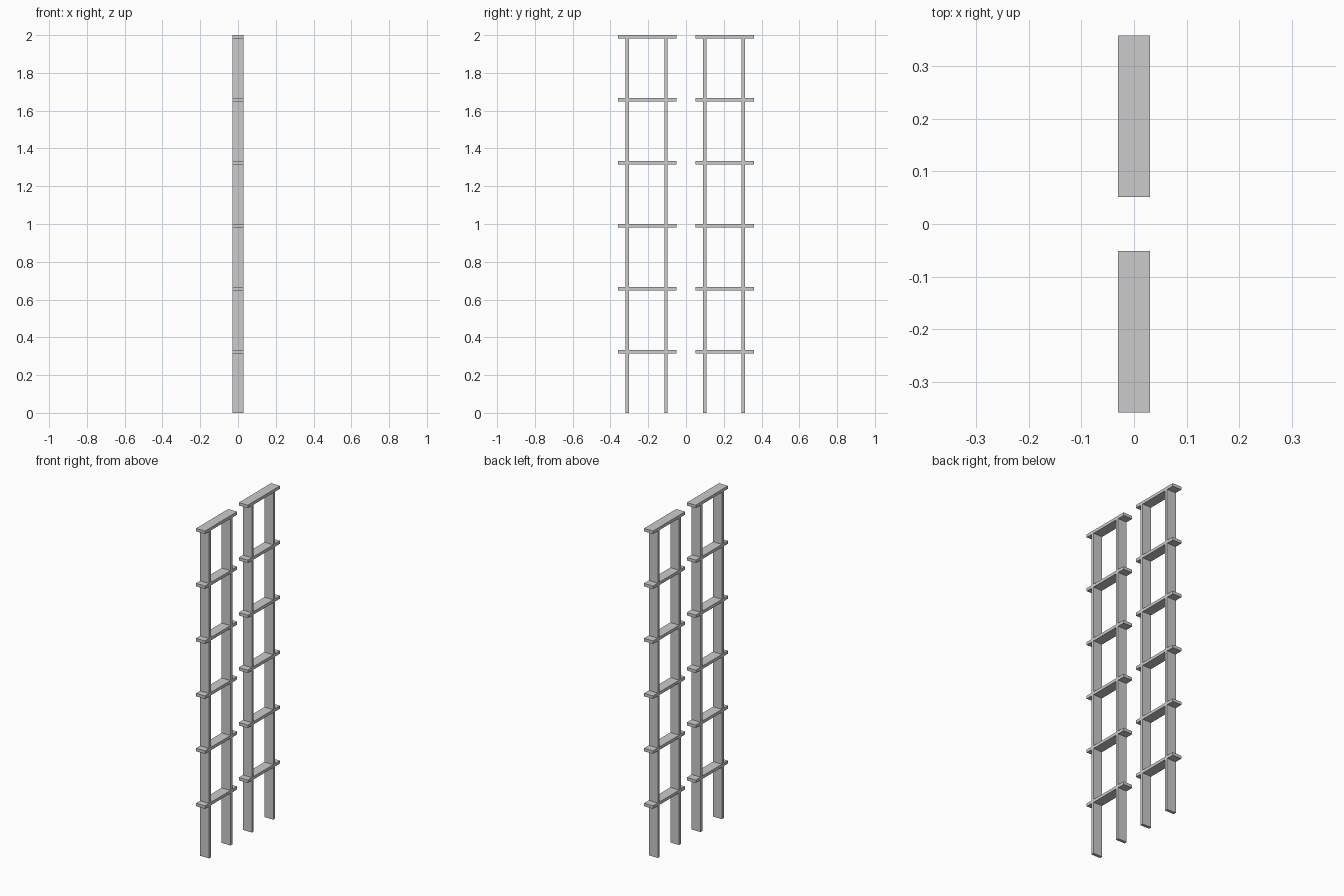
import bpy

if "Cube" in bpy.data.objects:
    bpy.data.objects.remove(bpy.data.objects["Cube"])

WIDTH = 0.06      # depth along x, shared by all boards
THICK = 0.018
STEP = 1 / 3
LENGTH = 0.308


def board(name, y0, y1, z0, z1):
    bpy.ops.mesh.primitive_cube_add(size=1, location=(0, (y0 + y1) / 2, (z0 + z1) / 2))
    ob = bpy.context.object
    ob.name = name
    ob.scale = (WIDTH, y1 - y0, z1 - z0)
    bpy.ops.object.transform_apply(location=False, rotation=False, scale=True)


# two identical ladder frames side by side
for side, start in (("left", -0.359), ("right", 0.051)):
    for i in range(6):
        top = (i + 1) * STEP
        # rung, overhanging both uprights
        board(f"{side}_rung_{i}", start, start + LENGTH, top - THICK, top)
        # upright segments standing beneath the rung
        for j, y in enumerate((0.048, 0.253)):
            c = start + y
            board(f"{side}_upright_{j}_{i}", c - THICK / 2, c + THICK / 2,
                  i * STEP, top - THICK)
